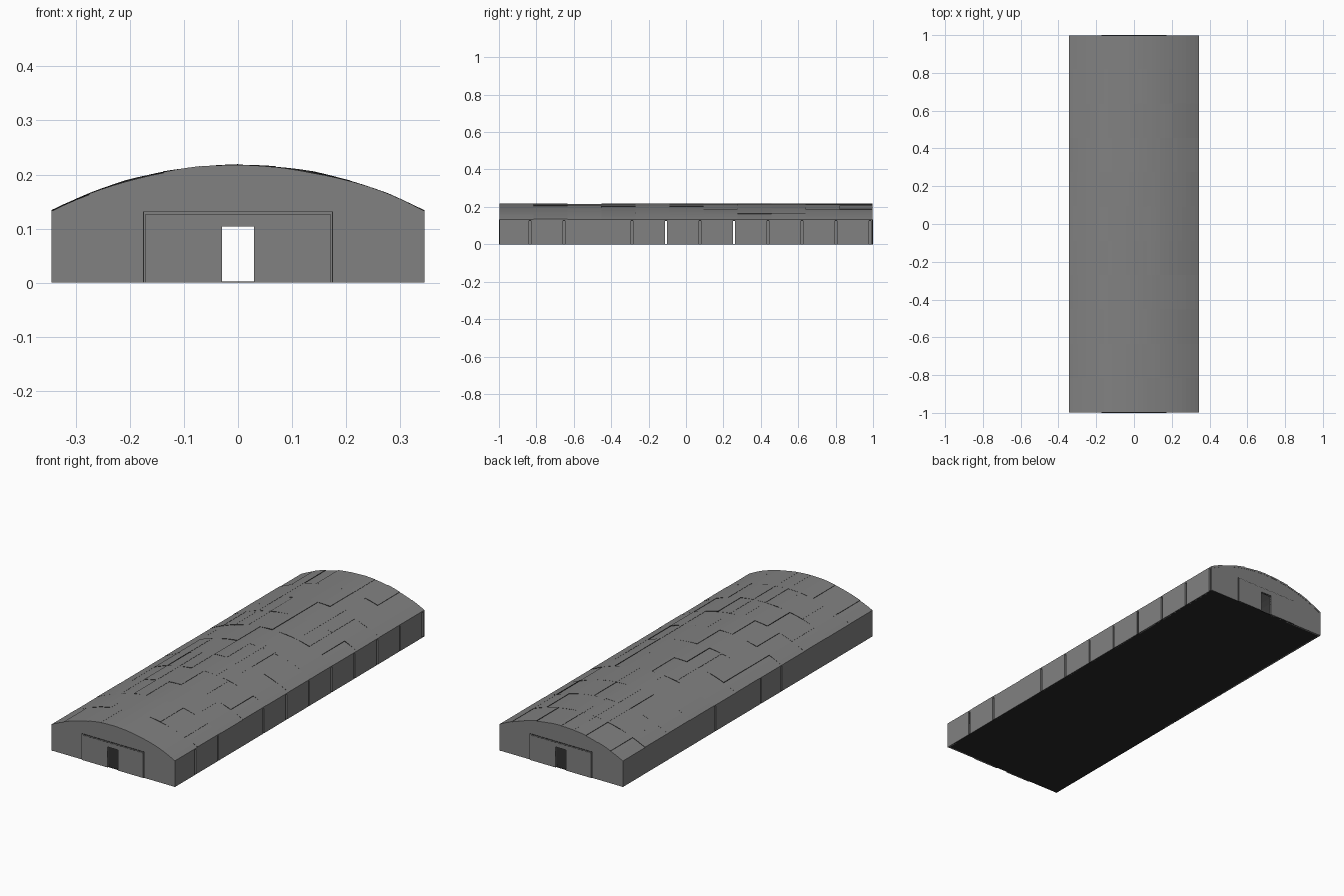
import bpy, bmesh, math, random

if "Cube" in bpy.data.objects:
    bpy.data.objects.remove(bpy.data.objects["Cube"])

random.seed(4)
HW, EAVE, TOP = 0.345, 0.131, 0.216       # half width, eave height, crown height
R = (HW**2 + (TOP - EAVE)**2) / (2 * (TOP - EAVE))


def material(name, v):
    m = bpy.data.materials.new(name)
    m.diffuse_color = (v, v, v, 1)
    m.use_nodes = True
    m.node_tree.nodes["Principled BSDF"].inputs["Base Color"].default_value = m.diffuse_color
    return m


GREY = material("concrete grey", 0.22)
DARK = material("dark joint", 0.02)


def arc(x):
    return TOP - R + math.sqrt(R * R - x * x)


def finish(name, bm, mats):
    bmesh.ops.recalc_face_normals(bm, faces=bm.faces)
    me = bpy.data.meshes.new(name)
    bm.to_mesh(me)
    bm.free()
    ob = bpy.data.objects.new(name, me)
    bpy.context.collection.objects.link(ob)
    for m in mats:
        me.materials.append(m)
    return ob


def prism(bm, pts, y0, y1):
    """Extrude an xz outline along y."""
    a = [bm.verts.new((x, y0, z)) for x, z in pts]
    b = [bm.verts.new((x, y1, z)) for x, z in pts]
    n = len(pts)
    bm.faces.new(a)
    bm.faces.new(b[::-1])
    for i in range(n):
        bm.faces.new((a[i], b[i], b[(i + 1) % n], a[(i + 1) % n]))


def box(bm, x0, x1, y0, y1, z0, z1):
    prism(bm, [(x0, z0), (x1, z0), (x1, z1), (x0, z1)], y0, y1)


def doorway(w, h):
    """Rectangular portal outline with the small door opening cut out."""
    return [(-w, 0), (-w, h), (w, h), (w, 0),
            (0.03, 0), (0.03, 0.104), (-0.03, 0.104), (-0.03, 0)]


# floor
bm = bmesh.new()
box(bm, -HW + 0.001, HW - 0.001, -0.995, 0.995, 0, 0.002)
finish("floor", bm, [DARK])

# side walls: panels separated by open joints
joints_right = [-0.834 + 0.1818 * i for i in range(11) if i != 2]
joints_left = [-0.271, -0.107, 0.257]
for side, joints in ((1, joints_right), (-1, joints_left)):
    bm = bmesh.new()
    edges = [-0.997] + [e for j in joints for e in (j - 0.005, j + 0.005)] + [0.997]
    xs = sorted((side * HW, side * (HW - 0.008)))
    for y0, y1 in zip(edges[::2], edges[1::2]):
        box(bm, xs[0], xs[1], y0, y1, 0, EAVE)
    finish("side_wall_right" if side > 0 else "side_wall_left", bm, [GREY])

# end walls with nested portal plates: dark edge, grey border, dark line, grey door
arch = [(HW * (1 - i / 12), arc(HW * (1 - i / 12)) - 0.001) for i in range(25)]
for side, name in ((-1, "front"), (1, "back")):
    bm = bmesh.new()
    outline = [(-HW, 0)] + arch[::-1] + [(HW, 0),
               (0.03, 0), (0.03, 0.104), (-0.03, 0.104), (-0.03, 0)]
    prism(bm, outline, side * 0.988, side * 0.996)
    finish(name + "_wall", bm, [GREY])
    plates = [("portal_edge", 0.1755, 0.1315, 0.9985, DARK),
              ("portal_border", 0.1743, 0.1303, 0.9990, GREY),
              ("portal_line", 0.1712, 0.1272, 0.9995, DARK),
              ("door_panel", 0.1700, 0.1260, 1.0, GREY)]
    for label, w, h, y, mat in plates:
        bm = bmesh.new()
        prism(bm, doorway(w, h), side * 0.992, side * y)
        finish(name + "_" + label, bm, [mat])

# roof shell under the panels
bm = bmesh.new()
prism(bm, arch + [(x * 0.985, z - 0.006) for x, z in arch[::-1]], -0.997, 0.997)
finish("roof_shell", bm, [GREY])

# roof panels with slightly uneven heights and dark upright edges
cols = [HW * (i / 5 - 1) for i in range(11)]
rows = [-0.997] + [-0.816 + 0.1818 * i for i in range(10)] + [0.997]
bm = bmesh.new()
for y0, y1 in zip(rows, rows[1:]):
    for x0, x1 in zip(cols, cols[1:]):
        lift = random.uniform(0.0, 0.0025)
        tilt = random.uniform(-0.001, 0.001)
        xs = [x0 + (x1 - x0) * k / 3 for k in range(4)]
        up = [(x, arc(x) + lift + tilt * (k - 1.5) / 1.5) for k, x in enumerate(xs)]
        prism(bm, up + [(x, arc(x) - 0.004) for x in xs[::-1]], y0, y1)
bm.normal_update()
for f in bm.faces:
    f.material_index = 1 if abs(f.normal.z) < 0.3 else 0
    c = f.calc_center_median()          # outer rim stays grey
    if abs(c.y) > 0.99 or abs(c.x) > HW - 0.001:
        f.material_index = 0
finish("roof_panels", bm, [GREY, DARK])
